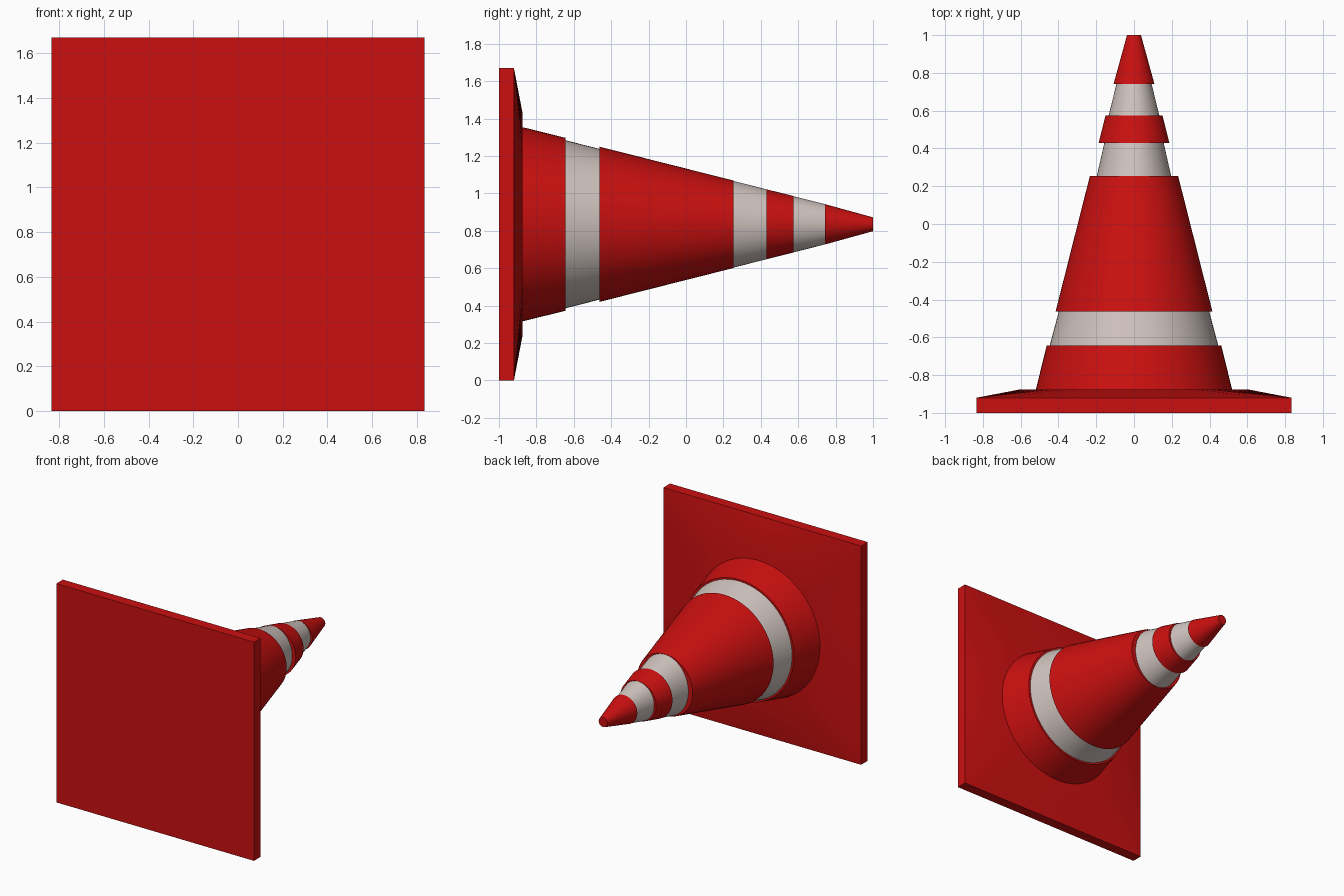
import bpy, bmesh, math

cube = bpy.data.objects.get("Cube")
if cube:
    bpy.data.objects.remove(cube, do_unlink=True)

SEGMENTS = 64
HALF = 0.835  # half the plate width, also the height of the cone axis


def material(name, rgb):
    m = bpy.data.materials.new(name)
    m.use_nodes = True
    m.diffuse_color = (*rgb, 1)
    m.node_tree.nodes["Principled BSDF"].inputs["Base Color"].default_value = (*rgb, 1)
    return m


red = material("bright red", (0.6, 0.005, 0.005))
white = material("warm white", (0.63, 0.55, 0.52))


def loft(name, rings, mat, caps=True):
    """Join rings (y, half width, half height, is_square) along the y axis."""
    bm = bmesh.new()
    loops = []
    for y, rx, rz, square in rings:
        loop = []
        for i in range(SEGMENTS):
            a = math.tau * i / SEGMENTS
            c, s = math.cos(a), math.sin(a)
            k = 1 / max(abs(c), abs(s)) if square else 1
            loop.append(bm.verts.new((rx * c * k, y, HALF + rz * s * k)))
        loops.append(loop)
    for lower, upper in zip(loops, loops[1:]):
        for i in range(SEGMENTS):
            j = (i + 1) % SEGMENTS
            bm.faces.new((lower[i], lower[j], upper[j], upper[i]))
    if caps:
        bm.faces.new(loops[0])
        bm.faces.new(loops[-1])
        bmesh.ops.recalc_face_normals(bm, faces=bm.faces)
    else:
        # open bands: make the walls face outward from the axis
        bm.normal_update()
        f = bm.faces[:][0]
        if f.normal.x < 0:
            bmesh.ops.reverse_faces(bm, faces=bm.faces)
    mesh = bpy.data.meshes.new(name)
    bm.to_mesh(mesh)
    bm.free()
    mesh.materials.append(mat)
    ob = bpy.data.objects.new(name, mesh)
    bpy.context.collection.objects.link(ob)
    bpy.ops.object.select_all(action="DESELECT")
    ob.select_set(True)
    bpy.context.view_layer.objects.active = ob
    bpy.ops.object.shade_smooth_by_angle(angle=math.radians(30))
    return ob


# Square plate whose back rises to a round collar
loft("base_plate", [(-1, HALF, HALF, True), (-0.92, HALF, HALF, True),
                    (-0.875, 0.6, 0.6, False)], red)

# Red cone sections: y start, radius, y end, radius
for name, y0, r0, y1, r1 in (
    ("cone_foot", -0.878, 0.52, -0.643, 0.462),
    ("cone_body", -0.463, 0.415, 0.253, 0.234),
    ("cone_collar", 0.43, 0.187, 0.575, 0.151),
    ("cone_tip", 0.742, 0.108, 1.0, 0.037),
):
    loft(name, [(y0, r0, r0, False), (y1, r1, r1, False)], red)

# Recessed white bands; the upper two are narrower across x
for name, y0, x0, z0, y1, x1, z1 in (
    ("lower_band", -0.643, 0.446, 0.449, -0.463, 0.398, 0.403),
    ("middle_band", 0.253, 0.197, 0.232, 0.43, 0.157, 0.187),
    ("upper_band", 0.575, 0.134, 0.150, 0.742, 0.093, 0.108),
):
    loft(name, [(y0, x0, z0, False), (y1, x1, z1, False)], white, caps=False)
